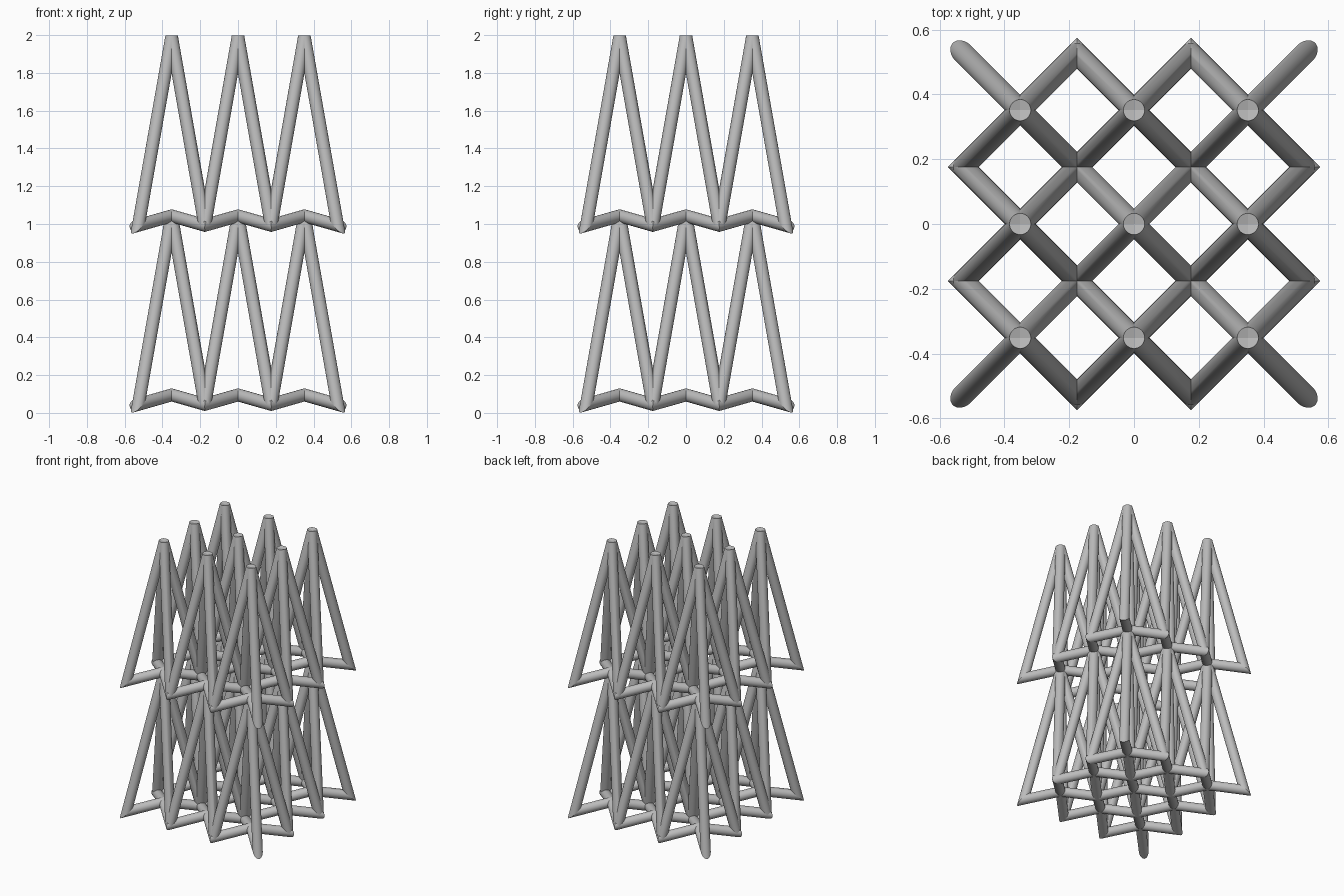
import bpy
import bmesh
from mathutils import Matrix, Vector

cube = bpy.data.objects.get("Cube")
if cube:
    bpy.data.objects.remove(cube)

HALF = 0.1757      # half width of a cell
RADIUS = 0.0337    # strut radius
BASE = 0.045       # height of the lowest nodes
RISE = 0.05        # lift of the cell centre above its corners
LAYER = 0.948      # layer height
SIDES = 32

steel = bpy.data.materials.new("plain_grey")
steel.use_nodes = True
GREY = (0.5, 0.5, 0.5, 1)
steel.diffuse_color = GREY
steel.node_tree.nodes["Principled BSDF"].inputs["Base Color"].default_value = GREY


def add_strut(target, start, end, before, after, cuts):
    """Round strut from start to end, lengthened at both ends, then mitred."""
    axis = (end - start).normalized()
    a, b = start - axis * before, end + axis * after
    place = Matrix.Translation((a + b) / 2) @ axis.to_track_quat("Z", "Y").to_matrix().to_4x4()
    bm = bmesh.new()
    bmesh.ops.create_cone(bm, cap_ends=True, segments=SIDES, radius1=RADIUS,
                          radius2=RADIUS, depth=(b - a).length, matrix=place)
    for point, normal in cuts:
        bmesh.ops.bisect_plane(bm, geom=bm.verts[:] + bm.edges[:] + bm.faces[:],
                               plane_co=point, plane_no=normal, clear_outer=True)
        bmesh.ops.holes_fill(bm, edges=bm.edges[:], sides=0)
    mesh = bpy.data.meshes.new("temporary_strut")
    bm.to_mesh(mesh)
    bm.free()
    target.from_mesh(mesh)
    bpy.data.meshes.remove(mesh)


def finish(bm, name):
    bmesh.ops.recalc_face_normals(bm, faces=bm.faces[:])
    mesh = bpy.data.meshes.new(name)
    bm.to_mesh(mesh)
    bm.free()
    mesh.materials.append(steel)
    ob = bpy.data.objects.new(name, mesh)
    bpy.context.collection.objects.link(ob)
    bpy.ops.object.select_all(action="DESELECT")
    ob.select_set(True)
    bpy.context.view_layer.objects.active = ob
    bpy.ops.object.shade_smooth_by_angle(angle=0.6)


for level, title in enumerate(("lower", "upper")):
    legs, braces = bmesh.new(), bmesh.new()
    floor = BASE + level * LAYER
    for i in (-1, 0, 1):
        for j in (-1, 0, 1):
            centre = Vector((i * 2 * HALF, j * 2 * HALF, floor + RISE))
            apex = centre + Vector((0, 0, LAYER))
            for sx in (-1, 1):
                for sy in (-1, 1):
                    node = centre + Vector((sx * HALF, sy * HALF, -RISE))
                    # Mitre against neighbouring cells
                    shared = []
                    if i != sx:
                        shared.append((node, Vector((sx, 0, 0))))
                    if j != sy:
                        shared.append((node, Vector((0, sy, 0))))
                    middle = [(centre, Vector((-sx, -sy, 0)))]
                    if shared:
                        add_strut(braces, centre, node, RADIUS, RADIUS, shared + middle)
                        add_strut(legs, apex, node, 0, 0, shared)
                    else:
                        # Free outer corner: brace and leg mitred to each other
                        split = (apex - node).normalized() - (centre - node).normalized()
                        add_strut(braces, centre, node, RADIUS, 0.08, middle + [(node, split)])
                        add_strut(legs, apex, node, 0, 0.08, [(node, -split)])
    finish(legs, title + "_tall_legs")
    finish(braces, title + "_low_braces")
